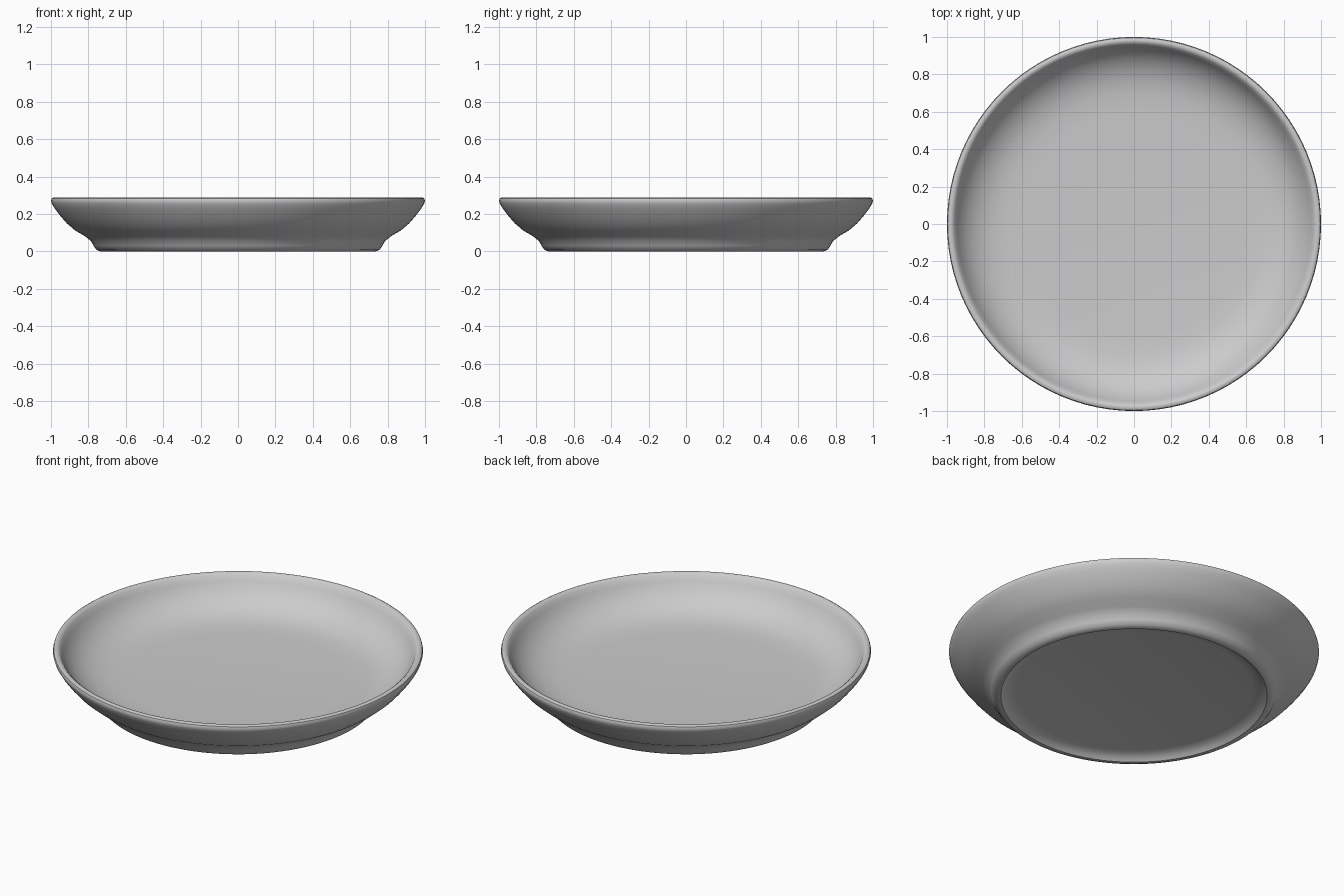
import bpy, bmesh, math

cube = bpy.data.objects.get("Cube")
if cube:
    bpy.data.objects.remove(cube, do_unlink=True)

# Glaze colour
glaze = bpy.data.materials.new("grey_glaze")
glaze.use_nodes = True
colour = (0.6, 0.6, 0.6, 1.0)
glaze.diffuse_color = colour
glaze.node_tree.nodes["Principled BSDF"].inputs["Base Color"].default_value = colour

# Half profile (radius, height), from the underside centre to the inner floor centre
underside = [(0, 0.035), (0.64, 0.035), (0.68, 0.028), (0.705, 0.014), (0.72, 0.0)]
foot = [(0.735, 0.0), (0.757, 0.009), (0.772, 0.03), (0.785, 0.055)]
outer_wall = [(0.82, 0.083), (0.87, 0.112), (0.915, 0.15), (0.95, 0.19), (0.98, 0.23)]
rim = [(0.995, 0.255), (1.0, 0.272), (0.996, 0.284), (0.985, 0.29), (0.972, 0.288), (0.96, 0.278)]
inside = [(0.945, 0.25), (0.92, 0.21), (0.88, 0.17), (0.83, 0.138), (0.77, 0.115),
          (0.70, 0.103), (0.60, 0.098), (0, 0.096)]
profile = underside + foot + outer_wall + rim + inside

# Dish: profile turned around the vertical axis
bm = bmesh.new()
verts = [bm.verts.new((r, 0, z)) for r, z in profile]
edges = [bm.edges.new(pair) for pair in zip(verts, verts[1:])]
bmesh.ops.spin(bm, geom=verts + edges, cent=(0, 0, 0), axis=(0, 0, 1),
               angle=math.tau, steps=96, use_merge=False)
bmesh.ops.remove_doubles(bm, verts=bm.verts, dist=0.0005)
bmesh.ops.recalc_face_normals(bm, faces=bm.faces)
mesh = bpy.data.meshes.new("dish")
bm.to_mesh(mesh)
bm.free()
mesh.materials.append(glaze)

dish = bpy.data.objects.new("dish", mesh)
bpy.context.collection.objects.link(dish)
bpy.ops.object.select_all(action="DESELECT")
dish.select_set(True)
bpy.context.view_layer.objects.active = dish
bpy.ops.object.shade_smooth_by_angle(angle=math.radians(40))
